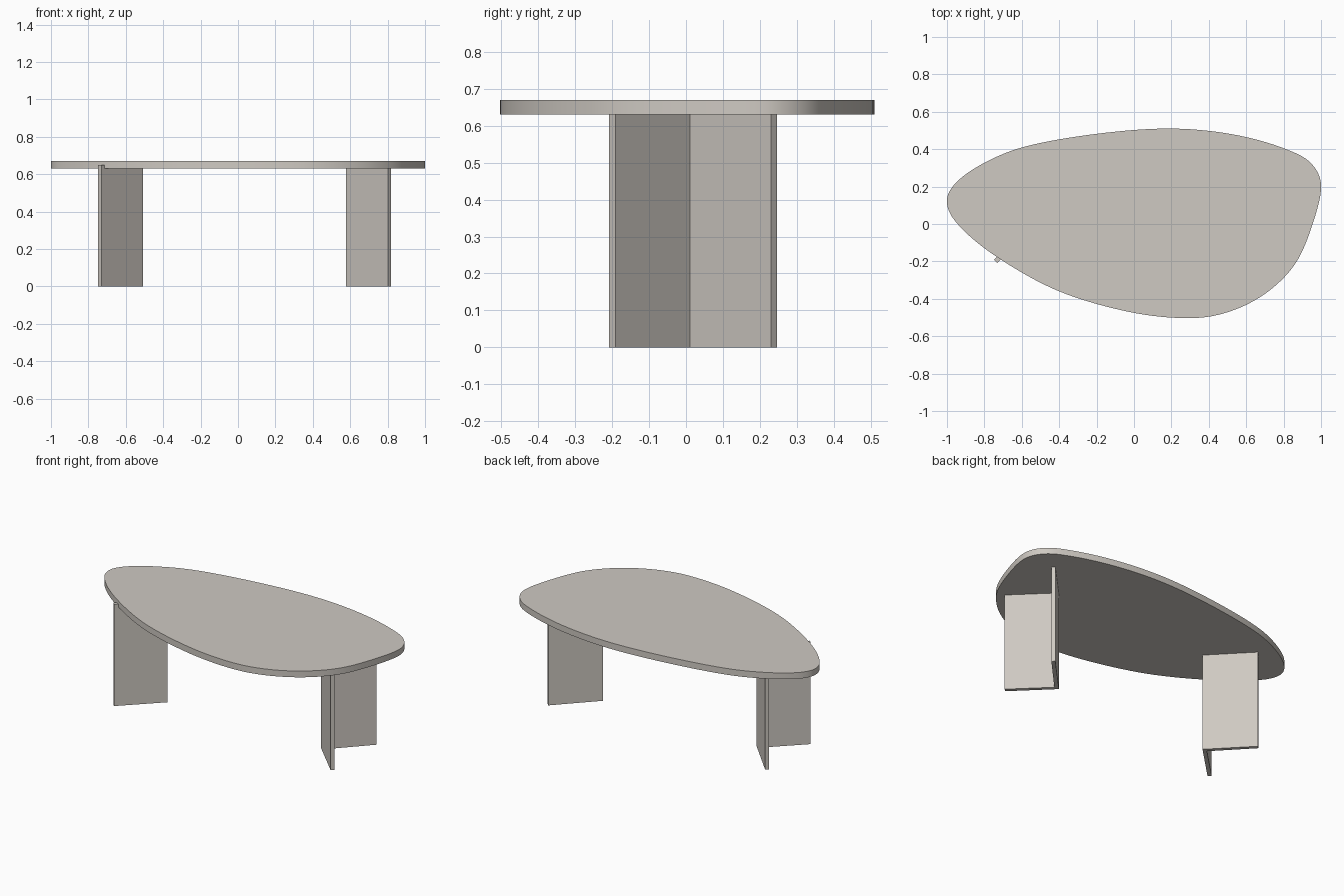
import bpy, bmesh, math
from mathutils import Vector

if "Cube" in bpy.data.objects:
    bpy.data.objects.remove(bpy.data.objects["Cube"])

stone = bpy.data.materials.new("warm grey")
stone.diffuse_color = (0.62, 0.585, 0.54, 1)
stone.use_nodes = True
stone.node_tree.nodes["Principled BSDF"].inputs["Base Color"].default_value = stone.diffuse_color


def prism(name, outline, z0, z1, smooth=False):
    """Extrude a closed plan outline between two heights."""
    bm = bmesh.new()
    base = bm.faces.new([bm.verts.new((x, y, z0)) for x, y in outline])
    ext = bmesh.ops.extrude_face_region(bm, geom=[base], use_keep_orig=True)
    for v in ext["geom"]:
        if isinstance(v, bmesh.types.BMVert):
            v.co.z = z1
    bmesh.ops.recalc_face_normals(bm, faces=bm.faces)
    mesh = bpy.data.meshes.new(name)
    bm.to_mesh(mesh)
    bm.free()
    mesh.materials.append(stone)
    obj = bpy.data.objects.new(name, mesh)
    bpy.context.collection.objects.link(obj)
    if smooth:
        bpy.ops.object.select_all(action='DESELECT')
        obj.select_set(True)
        bpy.context.view_layer.objects.active = obj
        bpy.ops.object.shade_smooth_by_angle(angle=math.radians(30))
    return obj


def closed_spline(points, steps=8):
    """Centripetal Catmull-Rom curve through a loop of plan points."""
    p = [Vector(q) for q in points]
    n, out = len(p), []
    for i in range(n):
        a, b, c, d = (p[(i + k - 1) % n] for k in range(4))
        t1 = math.sqrt((b - a).length)
        t2 = t1 + math.sqrt((c - b).length)
        t3 = t2 + math.sqrt((d - c).length)
        for s in range(steps):
            t = t1 + (t2 - t1) * s / steps
            ab = a.lerp(b, t / t1)
            bc = b.lerp(c, (t - t1) / (t2 - t1))
            cd = c.lerp(d, (t - t2) / (t3 - t2))
            e = ab.lerp(bc, t / t2)
            f = bc.lerp(cd, (t - t1) / (t3 - t1))
            out.append(e.lerp(f, (t - t1) / (t2 - t1)))
    return out


# Pebble-shaped tabletop
pebble = [(-1, .13), (-.985, .06), (-.9, -.045), (-.72, -.185), (-.4, -.36),
          (0, -.475), (.27, -.503), (.43, -.49), (.6, -.432), (.75, -.335),
          (.87, -.2), (.96, .015), (1, .19), (.987, .265), (.93, .34),
          (.8, .405), (.55, .475), (.22, .51), (-.2, .482), (-.61, .406),
          (-.8, .327), (-.92, .25), (-.98, .185)]
prism("tabletop", closed_spline(pebble), 0.63, 0.67, smooth=True)

# Two folded-panel legs, mirrored, with corners pointing inward
fold = [(.578, .012), (.801, -.208), (.818, -.191), (.612, .011),
        (.818, .230), (.802, .246)]
prism("right_leg", fold, 0, 0.65)
prism("left_leg", [(.07 - x, y) for x, y in fold], 0, 0.65)
